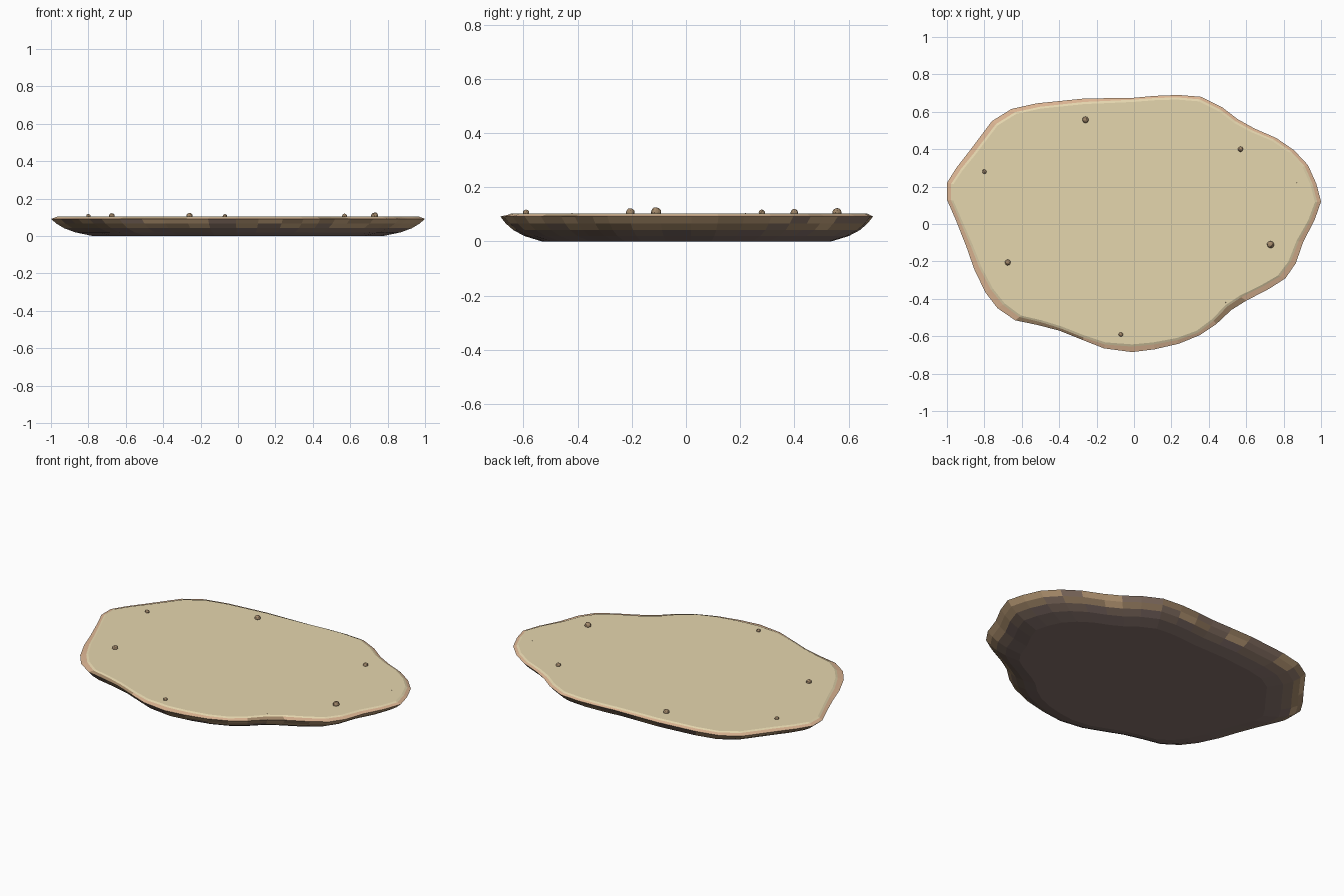
import bpy, bmesh, math, random

if "Cube" in bpy.data.objects:
    bpy.data.objects.remove(bpy.data.objects["Cube"])

random.seed(7)


def material(name, rgb):
    lin = [((c / 255 + 0.055) / 1.055) ** 2.4 for c in rgb]
    m = bpy.data.materials.new(name)
    m.diffuse_color = (*lin, 1)
    m.use_nodes = True
    m.node_tree.nodes["Principled BSDF"].inputs["Base Color"].default_value = m.diffuse_color
    return m


SAND = material("sand", (229, 214, 174))
RIM = material("tan_rim", (220, 181, 147))
LIGHT = material("light_earth", (200, 167, 128))
MID = material("brown_earth", (166, 138, 107))
DARK = material("dark_earth", (142, 120, 106))
DEEP = material("deep_rock", (135, 115, 109))
PEBBLE = material("pebble", (164, 138, 108))

# shoreline, clockwise from the left
OUTLINE = [
    (-1, .22), (-.95, .30), (-.88, .39), (-.76, .55), (-.655, .615), (-.52, .645),
    (-.275, .67), (-.13, .673), (0, .675), (.11, .685), (.235, .69), (.36, .68),
    (.47, .625), (.555, .56), (.645, .51), (.76, .46), (.855, .395), (.93, .315),
    (.975, .215), (1, .12), (.965, .02), (.905, -.095), (.865, -.21), (.81, -.29),
    (.725, -.345), (.6, -.41), (.52, -.46), (.44, -.535), (.35, -.595), (.24, -.64),
    (.11, -.67), (-.01, -.685), (-.16, -.665), (-.275, -.62), (-.4, -.57),
    (-.515, -.54), (-.635, -.515), (-.73, -.45), (-.795, -.365), (-.855, -.24),
    (-.895, -.125), (-.95, .015), (-1, .13)]
N = len(OUTLINE)

# width of the tan lip every 30 degrees, counter-clockwise from +x
LIP = [.022, .016, .016, .01, .022, .028, .02, .036, .01, .03, .016, .036]


def lip_width(x, y):
    t = (math.degrees(math.atan2(y, x)) % 360) / 30
    i = int(t) % 12
    return LIP[i] + (LIP[(i + 1) % 12] - LIP[i]) * (t - int(t))


def make_object(name, bm, mats):
    bmesh.ops.recalc_face_normals(bm, faces=bm.faces)
    me = bpy.data.meshes.new(name)
    bm.to_mesh(me)
    bm.free()
    for m in mats:
        me.materials.append(m)
    ob = bpy.data.objects.new(name, me)
    bpy.context.collection.objects.link(ob)
    return ob


def ring(bm, scale, z):
    return [bm.verts.new((x * scale, y * scale, z)) for x, y in OUTLINE]


def lip_ring(bm, extra, z):
    verts = []
    for x, y in OUTLINE:
        s = 1 - (lip_width(x, y) + extra) / math.hypot(x, y)
        verts.append(bm.verts.new((x * s, y * s, z)))
    return verts


def bridge(bm, a, b, choices):
    for i in range(N):
        j = (i + 1) % N
        f = bm.faces.new((a[i], a[j], b[j], b[i]))
        f.material_index = random.choice(choices)


def cap(bm, loop, z, mat):
    c = bm.verts.new((0, 0, z))
    for i in range(N):
        bm.faces.new((loop[i], loop[(i + 1) % N], c)).material_index = mat


# island: curved earth underside patched by height, tan lip, sandy top
MATS = [RIM, LIGHT, MID, DARK, DEEP, SAND]
bm = bmesh.new()
profile = [(.775, 0), (.87, .02), (.93, .042), (.97, .066), (1, .092)]
rings = [ring(bm, s, z) for s, z in profile]
rings += [lip_ring(bm, 0, .099), lip_ring(bm, .012, .104)]
bands = [[4], [3, 3, 4], [2, 2, 3, 1], [1, 2, 2, 1, 3], [0], [5]]
for lo, hi, choices in zip(rings, rings[1:], bands):
    bridge(bm, lo, hi, choices)
cap(bm, rings[0], 0, 4)
cap(bm, rings[-1], .104, 5)

# exposed darker earth along two stretches of the lip
for f in bm.faces:
    if f.material_index == 0:
        c = f.calc_center_median()
        a = math.degrees(math.atan2(c.y, c.x)) % 360
        if 219 < a < 247 or 305 < a < 324:
            f.material_index = 2
make_object("island", bm, MATS)

# pebbles scattered near the edge
PEBBLES = [(-.26, .557, .017), (-.8, .28, .012), (.57, .40, .014), (.73, -.11, .019),
           (-.675, -.205, .016), (-.07, -.59, .012), (.87, .22, .004), (.49, -.42, .004)]
for x, y, r in PEBBLES:
    bm = bmesh.new()
    bmesh.ops.create_icosphere(bm, subdivisions=1 if r < .01 else 2, radius=r)
    for v in bm.verts:
        v.co *= random.uniform(.93, 1.05)
    ob = make_object("pebble", bm, [PEBBLE])
    ob.location = (x, y, .103 + r * (-.4 if r < .01 else .25))
